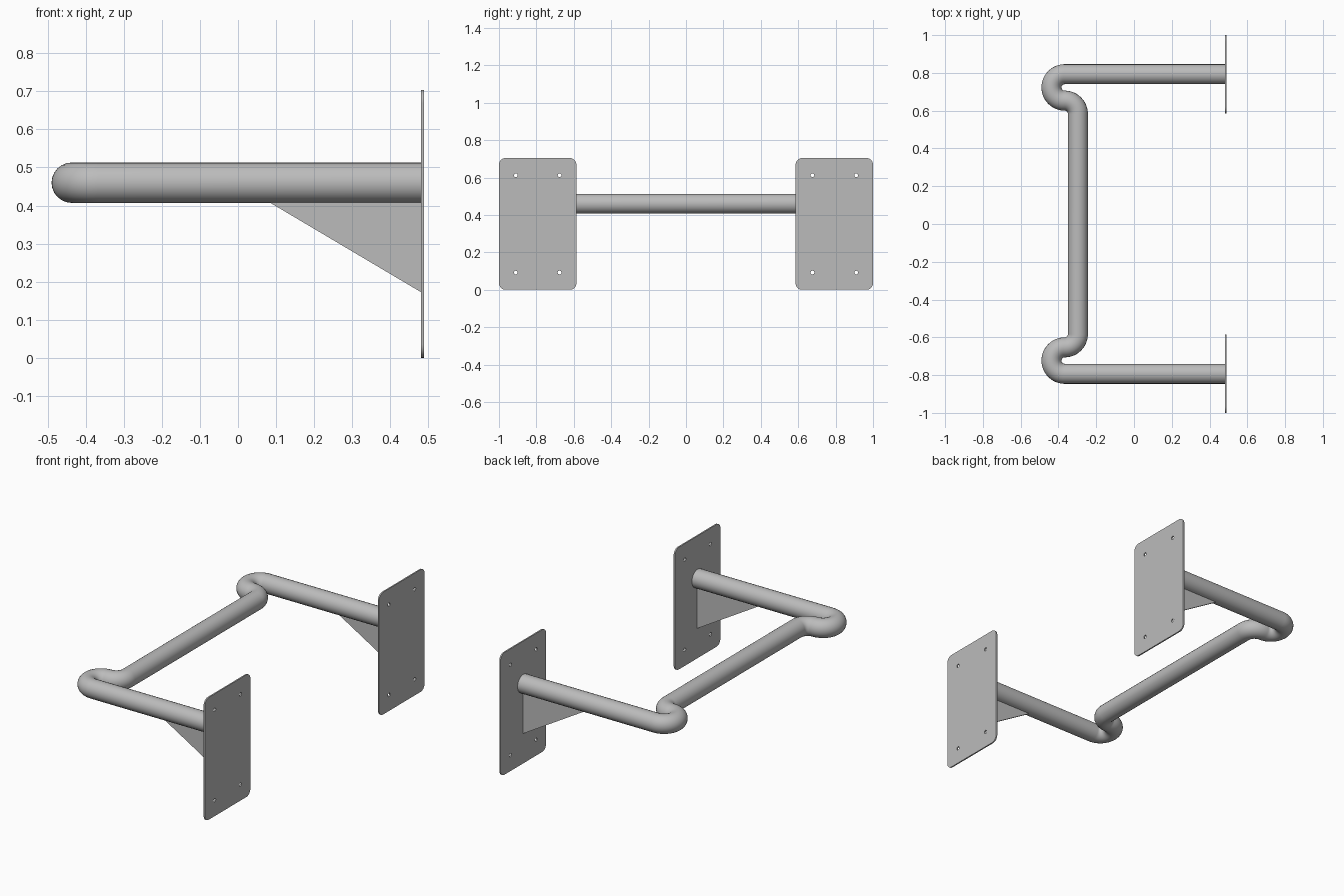
import bpy
from math import pi, cos, sin, radians

cube = bpy.data.objects.get("Cube")
if cube:
    bpy.data.objects.remove(cube, do_unlink=True)

TUBE_R = 0.053
BEND_R = 0.07
BAR_Z = 0.46
ARM_Y = 0.793
PLATE_X = 0.485
PLATE_W, PLATE_H = 0.414, 0.704
THICK = 0.008

steel = bpy.data.materials.new("grey steel")
steel.use_nodes = True
grey = (0.5, 0.5, 0.5, 1)
steel.diffuse_color = grey
steel.node_tree.nodes["Principled BSDF"].inputs["Base Color"].default_value = grey


def arc(cx, cy, r, start, end, steps):
    """Points along an arc, angles in degrees."""
    angles = [radians(start + (end - start) * i / steps) for i in range(steps + 1)]
    return [(cx + r * cos(a), cy + r * sin(a)) for a in angles]


def add_spline(curve, points, cyclic):
    spline = curve.splines.new('POLY')
    spline.points.add(len(points) - 1)
    for p, (x, y) in zip(spline.points, points):
        p.co = (x, y, 0, 1)
    spline.use_cyclic_u = cyclic


def finish(name, curve, location, rotation):
    """Turn a curve into a named, shaded mesh object."""
    obj = bpy.data.objects.new(name, curve)
    bpy.context.collection.objects.link(obj)
    obj.location, obj.rotation_euler = location, rotation
    bpy.ops.object.select_all(action='DESELECT')
    obj.select_set(True)
    bpy.context.view_layer.objects.active = obj
    bpy.ops.object.convert(target='MESH')
    obj = bpy.context.object
    obj.name = name
    obj.data.materials.clear()
    obj.data.materials.append(steel)
    bpy.ops.object.shade_smooth_by_angle(angle=radians(35))


def sheet(name, outlines, location, rotation):
    """Thin plate; outlines after the first become holes."""
    curve = bpy.data.curves.new(name, 'CURVE')
    curve.dimensions = '2D'
    curve.fill_mode = 'BOTH'
    curve.extrude = THICK / 2
    for outline in outlines:
        add_spline(curve, outline, True)
    finish(name, curve, location, rotation)


# Bent tube: arm, hairpin bend, reverse bend, then mirrored along the bar
bend_x = -0.367
hairpin_y = ARM_Y - BEND_R
reverse_y = ARM_Y - 3 * BEND_R
half = [(PLATE_X - THICK / 2, ARM_Y)]
half += arc(bend_x, hairpin_y, BEND_R, 90, 270, 24)
half += arc(bend_x, reverse_y, BEND_R, 90, 0, 12)[1:]
path = half + [(x, -y) for x, y in reversed(half)]
tube = bpy.data.curves.new("bent_tube", 'CURVE')
tube.dimensions = '3D'
tube.bevel_depth = TUBE_R
tube.bevel_resolution = 10
tube.use_fill_caps = True
add_spline(tube, path, False)
finish("bent_tube", tube, (0, 0, BAR_Z), (0, 0, 0))

# Rounded wall plate outline with four screw holes
corner = 0.035
dx, dy = PLATE_W / 2 - corner, PLATE_H / 2 - corner
outline = []
for i, (sx, sy) in enumerate([(1, 1), (-1, 1), (-1, -1), (1, -1)]):
    outline += arc(sx * dx, sy * dy, corner, i * 90, i * 90 + 90, 8)
holes = [arc(sx * 0.117, sy * 0.26, 0.01, 0, 337.5, 15)
         for sx in (-1, 1) for sy in (-1, 1)]

# Triangular brace under each arm
brace = [(0.085, 0.407), (PLATE_X, 0.17), (PLATE_X, 0.42), (0.085, 0.42)]

for side, s in (("front", -1), ("back", 1)):
    sheet(side + "_wall_plate", [outline] + holes,
          (PLATE_X, s * ARM_Y, PLATE_H / 2), (pi / 2, 0, pi / 2))
    sheet(side + "_brace", [brace], (0, s * ARM_Y, 0), (pi / 2, 0, 0))
